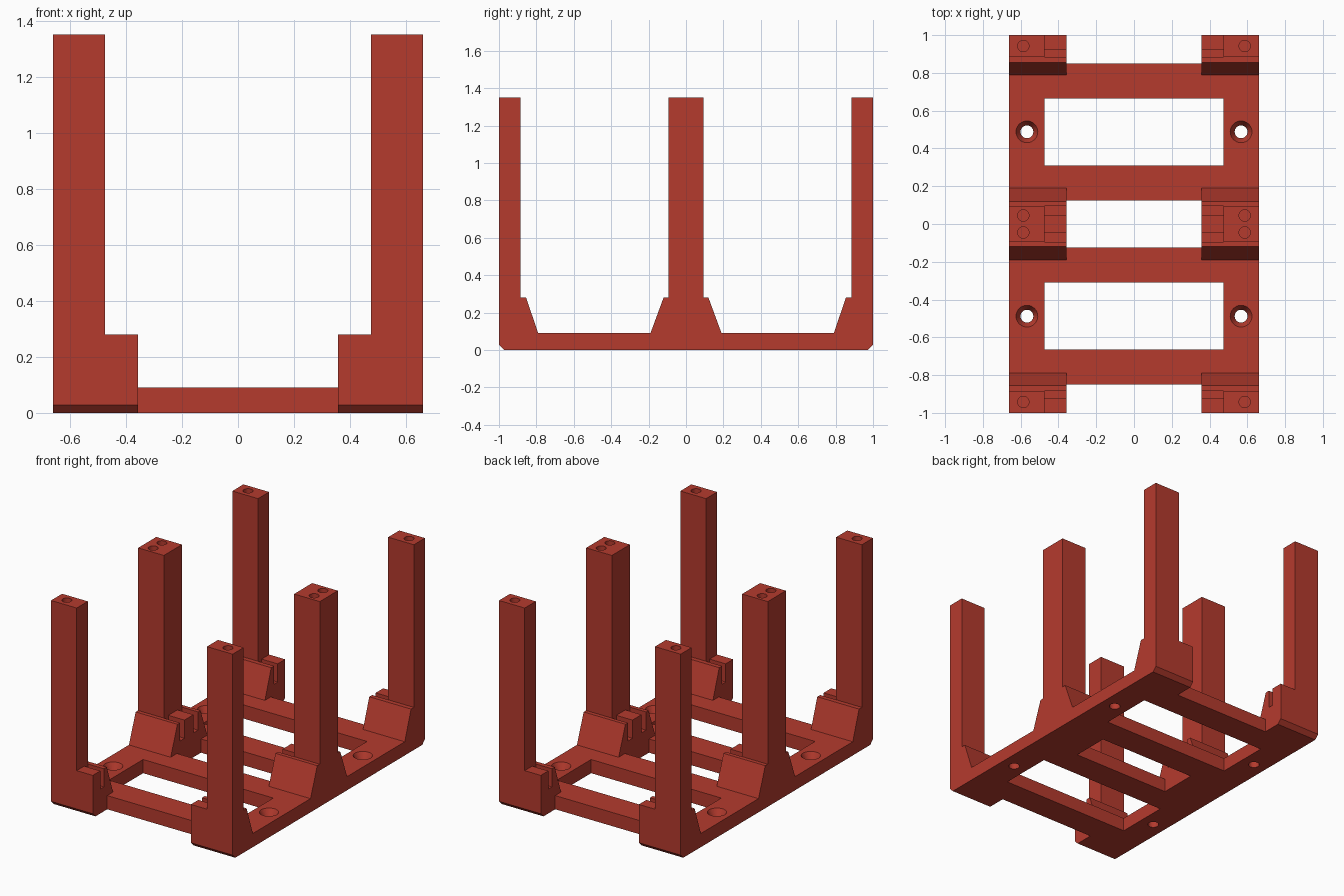
import bpy, bmesh, math

if "Cube" in bpy.data.objects:
    bpy.data.objects.remove(bpy.data.objects["Cube"])

red = bpy.data.materials.new("brick red")
red.diffuse_color = (0.46, 0.043, 0.027, 1)
red.use_nodes = True
red.node_tree.nodes["Principled BSDF"].inputs["Base Color"].default_value = red.diffuse_color

X_IN, X_POST, X_OUT = 0.357, 0.474, 0.661
BASE, STUB, TOP = 0.09, 0.28, 1.35


def make(name, bm):
    bmesh.ops.recalc_face_normals(bm, faces=bm.faces)
    me = bpy.data.meshes.new(name)
    bm.to_mesh(me)
    bm.free()
    me.materials.append(red)
    ob = bpy.data.objects.new(name, me)
    bpy.context.collection.objects.link(ob)
    return ob


def box(name, x0, x1, y0, y1, z0, z1):
    bm = bmesh.new()
    bmesh.ops.create_cube(bm, size=1)
    for v in bm.verts:
        v.co = ((x0 + x1) / 2 + v.co.x * (x1 - x0),
                (y0 + y1) / 2 + v.co.y * (y1 - y0),
                (z0 + z1) / 2 + v.co.z * (z1 - z0))
    return make(name, bm)


def extrude_x(name, profile, x0, x1):
    bm = bmesh.new()
    f = bm.faces.new([bm.verts.new((x0, y, z)) for y, z in profile])
    r = bmesh.ops.extrude_face_region(bm, geom=[f])
    for g in r["geom"]:
        if isinstance(g, bmesh.types.BMVert):
            g.co.x = x1
    return make(name, bm)


def cone(name, x, y, z0, z1, r0, r1):
    bm = bmesh.new()
    bmesh.ops.create_cone(bm, cap_ends=True, segments=32, radius1=r0, radius2=r1, depth=z1 - z0)
    bmesh.ops.translate(bm, verts=bm.verts, vec=(x, y, (z0 + z1) / 2))
    return make(name, bm)


def boolean(target, other, op):
    m = target.modifiers.new(op, 'BOOLEAN')
    m.operation, m.solver, m.object = op, 'EXACT', other
    bpy.context.view_layer.objects.active = target
    bpy.ops.object.modifier_apply(modifier=m.name)
    bpy.data.objects.remove(other, do_unlink=True)


# Side rail profile: chamfered ends and wedge-shaped feet
half = [(0.12, STUB), (0.19, BASE), (0.79, BASE), (0.855, STUB), (1.0, STUB), (1.0, 0.028), (0.972, 0)]
profile = half + [(-y, z) for y, z in reversed(half)]

frame = None
for s in (-1, 1):
    rail = extrude_x("side_rail", profile, s * X_IN, s * X_OUT)
    # Upright posts
    for y0, y1 in ((-1, -0.885), (-0.094, 0.094), (0.885, 1)):
        boolean(rail, box("post", *sorted((s * X_POST, s * X_OUT)), y0, y1, 0.15, TOP), 'UNION')
    if frame is None:
        frame = rail
    else:
        boolean(frame, rail, 'UNION')
frame.name = "card_rack_frame"

# Cross bars joining the two rails
for s in (-1, 1):
    for y0, y1 in ((0.125, 0.31), (0.665, 0.85)):
        a, b = sorted((s * y0, s * y1))
        boolean(frame, box("cross_bar", -0.42, 0.42, a, b, 0, BASE), 'UNION')

for s in (-1, 1):
    # Base windows
    a, b = sorted((s * 0.31, s * 0.665))
    boolean(frame, box("window_cut", -X_POST, X_POST, a, b, -0.1, 0.2), 'DIFFERENCE')
    for t in (-1, 1):
        # Slots in the foot stubs
        for y0, y1 in ((0.047, 0.094), (0.885, 0.922)):
            a, b = sorted((t * y0, t * y1))
            x0, x1 = sorted((s * 0.3, s * X_POST))
            boolean(frame, box("slot_cut", x0, x1, a, b, 0.16, 0.4), 'DIFFERENCE')
        # Screw holes in the post tops
        for y in (0.045, 0.942):
            boolean(frame, cone("screw_cut", s * 0.586, t * y, 1.1, 1.5, 0.03, 0.03), 'DIFFERENCE')
        # Countersunk mounting holes
        boolean(frame, cone("hole_cut", s * 0.567, t * 0.488, -0.1, 0.2, 0.034, 0.034), 'DIFFERENCE')
        boolean(frame, cone("countersink_cut", s * 0.567, t * 0.488, 0.04, 0.1, 0.03, 0.063), 'DIFFERENCE')

for p in frame.data.polygons:
    p.use_smooth = False
